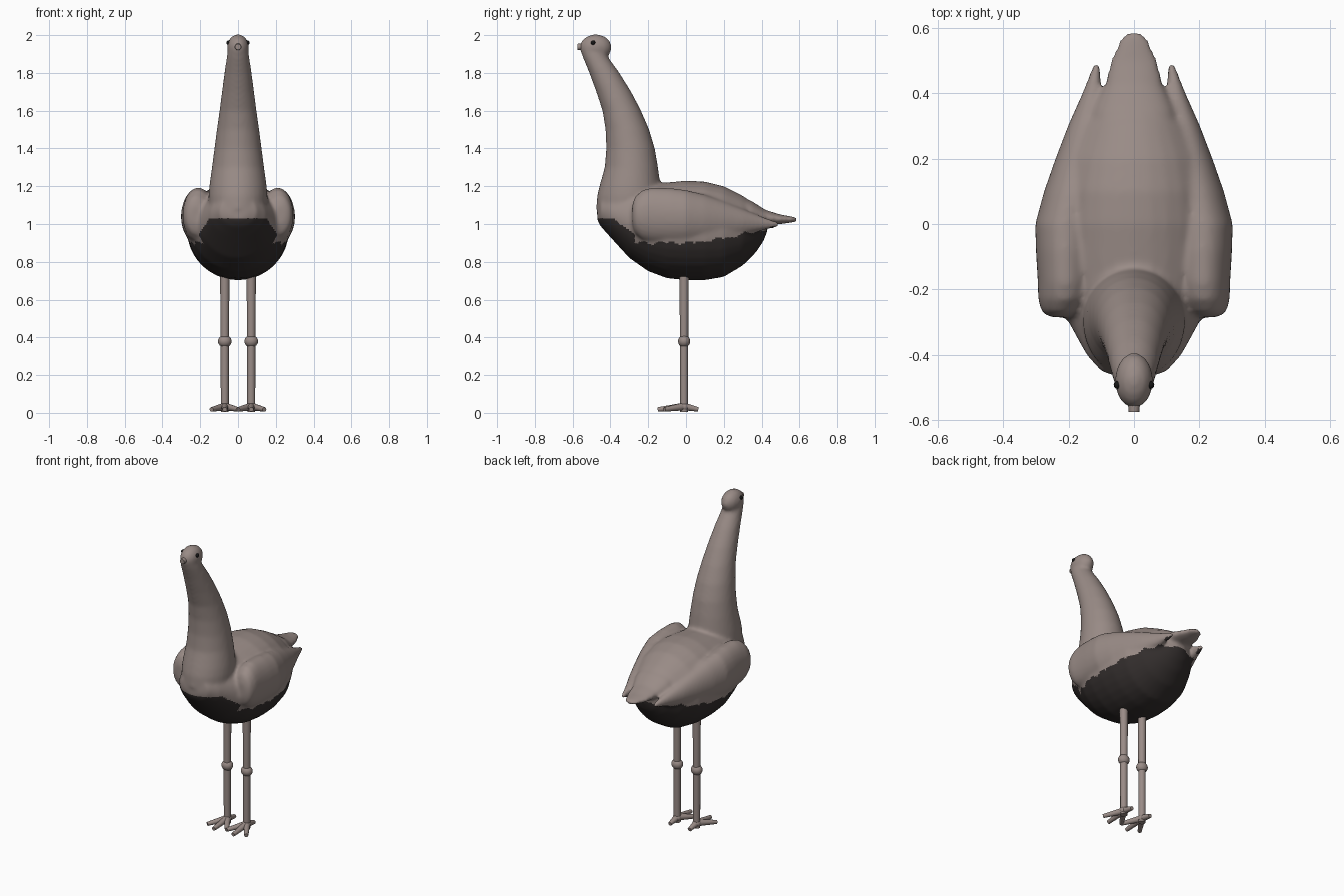
import bpy, bmesh, math
from mathutils import Vector

if "Cube" in bpy.data.objects:
    bpy.data.objects.remove(bpy.data.objects["Cube"])


def material(name, rgb):
    m = bpy.data.materials.new(name)
    m.diffuse_color = (*rgb, 1)
    m.use_nodes = True
    m.node_tree.nodes["Principled BSDF"].inputs["Base Color"].default_value = m.diffuse_color
    return m


GREY = material("warm grey plumage", (0.32, 0.26, 0.24))
DARK = material("dark belly", (0.033, 0.027, 0.026))
BLACK = material("black eye", (0.008, 0.008, 0.008))


def finish(bm, name, mats):
    bmesh.ops.recalc_face_normals(bm, faces=bm.faces)
    me = bpy.data.meshes.new(name)
    bm.to_mesh(me)
    bm.free()
    for m in mats:
        me.materials.append(m)
    for p in me.polygons:
        p.use_smooth = True
    ob = bpy.data.objects.new(name, me)
    bpy.context.collection.objects.link(ob)
    return ob


def loft(bm, rings, n=32):
    """Skin elliptical rings given as (centre, axis u, axis v)."""
    loops = []
    for c, u, v in rings:
        loops.append([bm.verts.new(Vector(c) + Vector(u) * math.cos(2 * math.pi * i / n)
                                   + Vector(v) * math.sin(2 * math.pi * i / n)) for i in range(n)])
    for a, b in zip(loops, loops[1:]):
        for i in range(n):
            j = (i + 1) % n
            bm.faces.new((a[i], a[j], b[j], b[i]))
    bm.faces.new(loops[0])
    bm.faces.new(loops[-1])


def loft_y(bm, rows, side=1):
    """Rows of (y, x, half width, bottom z, top z)."""
    loft(bm, [((side * x, y, (lo + hi) / 2), (w, 0, 0), (0, 0, (hi - lo) / 2))
              for y, x, w, lo, hi in rows])


def ball(bm, c, r):
    res = bmesh.ops.create_uvsphere(bm, u_segments=24, v_segments=16, radius=1)
    for v in res["verts"]:
        v.co = Vector(c) + Vector([a * b for a, b in zip(v.co, r)])


def rod(bm, a, b, r1, r2, n=16):
    a, b = Vector(a), Vector(b)
    d = (b - a).normalized()
    u = d.orthogonal().normalized()
    v = d.cross(u)
    loft(bm, [(a, u * r1, v * r1), (b, u * r2, v * r2)], n)


# Body trunk, tail, neck, head and wings fused into one smooth skin
bm = bmesh.new()
loft_y(bm, [(-0.47, 0, .04, 1.02, 1.09), (-0.45, 0, .10, .985, 1.15), (-0.4, 0, .145, .93, 1.17),
            (-0.3, 0, .20, .82, 1.19), (-0.2, 0, .245, .75, 1.21), (-0.1, 0, .265, .713, 1.22),
            (0, 0, .27, .703, 1.23), (0.1, 0, .26, .703, 1.225), (0.2, 0, .235, .72, 1.2),
            (0.3, 0, .185, .78, 1.15), (0.37, 0, .125, .85, 1.1), (0.41, 0, .08, .91, 1.06),
            (0.43, 0, .03, .96, 1.02)])
loft_y(bm, [(0.25, 0, .14, 1.0, 1.16), (0.35, 0, .12, 1.0, 1.12), (0.42, 0, .09, .995, 1.075),
            (0.5, 0, .072, 1.0, 1.05), (0.56, 0, .045, 1.008, 1.04), (0.583, 0, .025, 1.012, 1.035)])
neck = [(1.0, -.44, -.12, .13), (1.08, -.475, -.12, .155), (1.15, -.47, -.125, .156),
        (1.2, -.458, -.135, .152), (1.3, -.43, -.148, .138), (1.4, -.422, -.165, .125),
        (1.5, -.426, -.195, .112), (1.6, -.442, -.238, .098), (1.7, -.475, -.29, .085),
        (1.8, -.512, -.352, .072), (1.88, -.545, -.41, .06), (1.93, -.563, -.43, .052)]
loft(bm, [((0, (f + b) / 2, z), (w, 0, 0), (0, (b - f) / 2, 0)) for z, f, b, w in neck])
ball(bm, (0, -.478, 1.935), (.058, .085, .069))
for s in (-1, 1):
    loft_y(bm, [(-.285, .225, .03, 1.0, 1.1), (-.27, .222, .06, .95, 1.145), (-.23, .213, .08, .915, 1.18),
                (-.18, .21, .084, .9, 1.193), (-.08, .21, .09, .895, 1.19), (0, .21, .092, .895, 1.18),
                (.1, .19, .085, .9, 1.155), (.2, .17, .07, .915, 1.12), (.3, .15, .052, .94, 1.08),
                (.4, .128, .03, .965, 1.04), (.46, .118, .017, .978, 1.02),
                (.49, .114, .012, .985, 1.01)], s)
skin = finish(bm, "body_source", [GREY])
mod = skin.modifiers.new("fuse", 'REMESH')
mod.mode = 'VOXEL'
mod.voxel_size = 0.011
mod = skin.modifiers.new("soften", 'SMOOTH')
mod.factor, mod.iterations = 0.5, 7
body = bpy.data.meshes.new_from_object(skin.evaluated_get(bpy.context.evaluated_depsgraph_get()))
bpy.data.objects.remove(skin)
body.name = "bird_body"
body.materials.clear()
body.materials.append(GREY)
body.materials.append(DARK)


def belly_line(x, y):
    """Height below which the plumage is dark, with a slight feathered wobble."""
    wob = 0.005 * math.sin(45 * y) + 0.004 * math.sin(83 * y + 1)
    if y < -0.27:
        return 1.03 - max(0, abs(x) - .15) * 1.5
    return 0.9 + max(0, y - 0.02) ** 1.3 * 0.24 + wob


for p in body.polygons:
    p.use_smooth = True
    x, y, z = p.center
    p.material_index = int(z < belly_line(x, y))
bpy.context.collection.objects.link(bpy.data.objects.new("bird_body", body))

# Short stubby beak
bm = bmesh.new()
rod(bm, (0, -.53, 1.938), (0, -.575, 1.938), .02, .016)
finish(bm, "beak", [GREY])

for s, side in ((-1, "right"), (1, "left")):
    # Eye
    bm = bmesh.new()
    ball(bm, (s * .051, -.492, 1.96), (.011, .012, .012))
    finish(bm, side + "_eye", [BLACK])
    # Leg with knee joint
    x = s * .07
    bm = bmesh.new()
    rod(bm, (x, -.01, 0.005), (x, -.01, .4), .021, .022)
    rod(bm, (x, -.01, .38), (x, -.01, .76), .022, .025)
    ball(bm, (x, -.01, .38), (.036, .032, .033))
    finish(bm, side + "_leg", [GREY])
    # Three front toes and one back toe
    bm = bmesh.new()
    ball(bm, (x, -.01, .032), (.026, .026, .024))
    for dx, y in ((-.07, -.115), (0, -.15), (.07, -.115), (0, .065)):
        rod(bm, (x, -.01, .034), (x + dx, y, .018), .021, .012, 12)
    finish(bm, side + "_foot", [GREY])

# Keep edges of beak and toe tips crisp
for ob in bpy.context.scene.objects:
    ob.select_set(ob.name != "bird_body")
    bpy.context.view_layer.objects.active = ob
bpy.ops.object.shade_smooth_by_angle(angle=math.radians(50))
